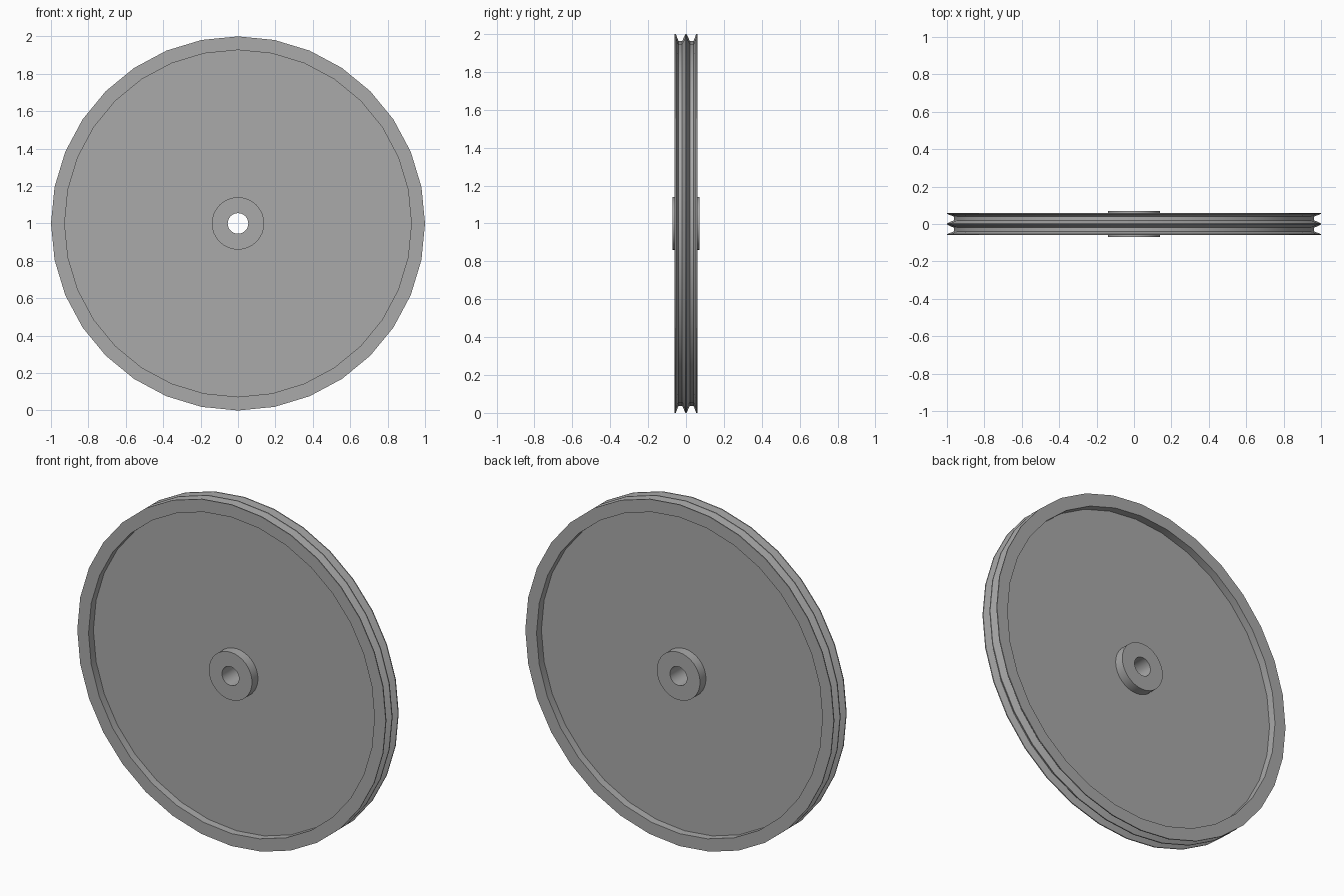
import bpy, bmesh, math
from mathutils import Matrix, Vector

cube = bpy.data.objects.get("Cube")
if cube:
    bpy.data.objects.remove(cube)

# Plain grey metal
metal = bpy.data.materials.new("grey metal")
metal.use_nodes = True
grey = (0.4, 0.4, 0.4, 1)
metal.diffuse_color = grey
metal.node_tree.nodes["Principled BSDF"].inputs["Base Color"].default_value = grey

SEGMENTS = 32
BORE = 0.055


def lathe(name, half):
    """Spin a closed (radius, y) section, mirrored in y, around the axle."""
    section = half + [(r, -y) for r, y in reversed(half) if y != 0]
    bm = bmesh.new()
    rings = []
    for i in range(SEGMENTS):
        turn = Matrix.Rotation(math.tau * i / SEGMENTS, 3, "Y")
        rings.append([bm.verts.new(turn @ Vector((r, y, 0)) + Vector((0, 0, 1)))
                      for r, y in section])
    n = len(section)
    for i in range(SEGMENTS):
        a, b = rings[i], rings[(i + 1) % SEGMENTS]
        for j in range(n):
            k = (j + 1) % n
            bm.faces.new((a[j], a[k], b[k], b[j]))
    bmesh.ops.recalc_face_normals(bm, faces=bm.faces)
    mesh = bpy.data.meshes.new(name)
    bm.to_mesh(mesh)
    bm.free()
    mesh.materials.append(metal)
    obj = bpy.data.objects.new(name, mesh)
    bpy.context.collection.objects.link(obj)
    bpy.ops.object.select_all(action="DESELECT")
    obj.select_set(True)
    bpy.context.view_layer.objects.active = obj
    bpy.ops.object.shade_smooth_by_angle(angle=math.radians(25))


# Whole wheel: bore, raised hub, thin web, rim lip, two belt grooves
lathe("pulley_wheel", [
    (BORE, 0.07), (0.14, 0.07), (0.14, 0.015),      # hub
    (0.927, 0.015), (0.927, 0.06),                  # web and rim wall
    (1.0, 0.06), (1.0, 0.054),                      # outer flange
    (0.963, 0.04), (0.963, 0.02),                   # groove
    (1.0, 0.003),                                   # middle ridge
])
